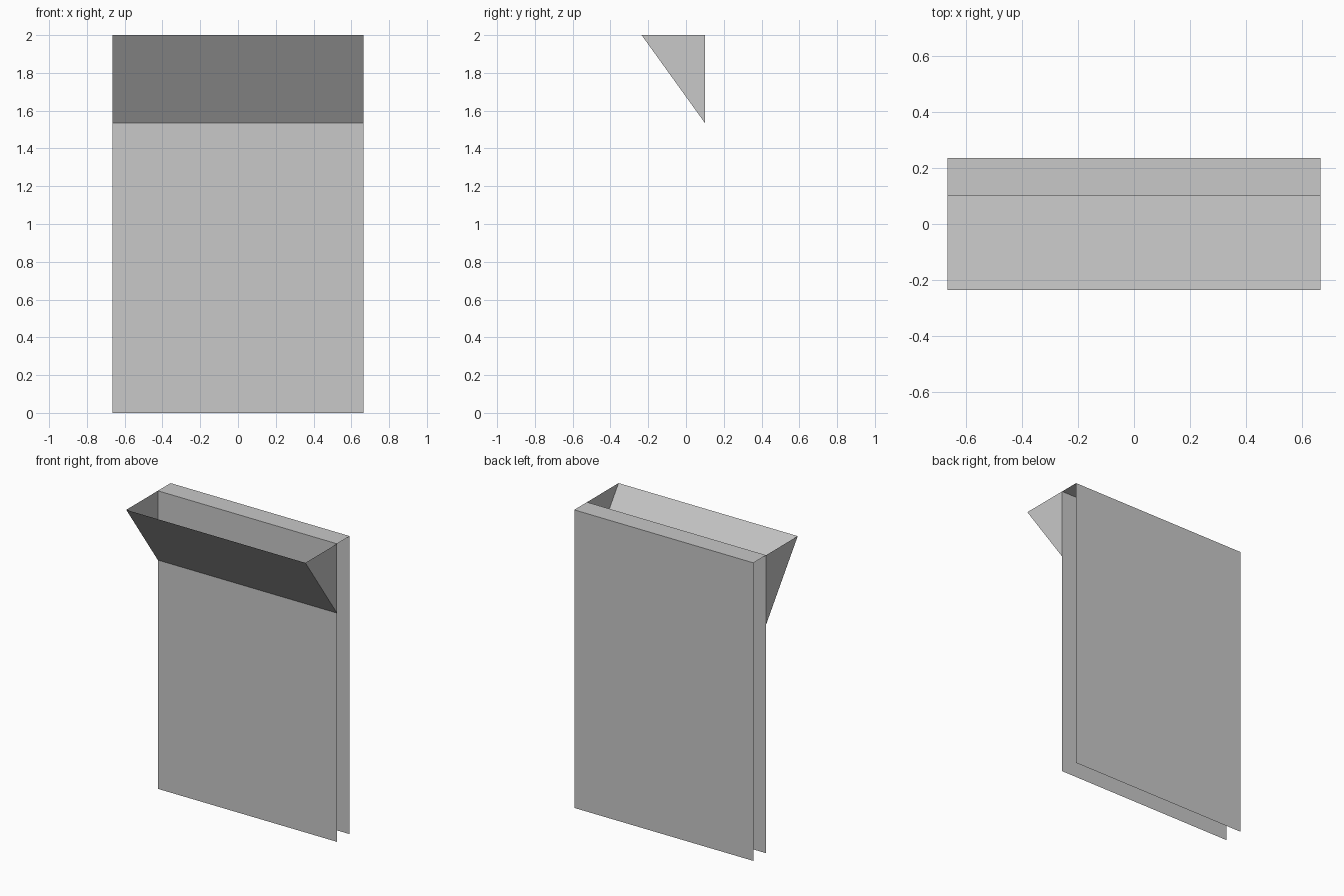
import bpy

if "Cube" in bpy.data.objects:
    bpy.data.objects.remove(bpy.data.objects["Cube"])

W = 0.665                      # half width
FRONT, BACK, LIP = 0.10, 0.235, -0.235
TOP, HINGE = 2.0, 1.535

grey = bpy.data.materials.new("light_grey")
grey.diffuse_color = (0.58, 0.58, 0.58, 1)
grey.use_nodes = True
grey.node_tree.nodes["Principled BSDF"].inputs["Base Color"].default_value = grey.diffuse_color


def sheet(name, verts, faces):
    """Thin sheet part from a few corner points."""
    mesh = bpy.data.meshes.new(name)
    mesh.from_pydata(verts, [], faces)
    mesh.materials.append(grey)
    obj = bpy.data.objects.new(name, mesh)
    bpy.context.collection.objects.link(obj)
    return obj


def strip(name, a, b):
    """Full-width rectangle between two (y, z) profile points."""
    return sheet(name, [(-W, *a), (W, *a), (W, *b), (-W, *b)], [(0, 1, 2, 3)])


# Tall front and back panels, open at the sides and bottom
strip("front_panel", (FRONT, 0), (FRONT, TOP))
strip("back_panel", (BACK, TOP), (BACK, 0))

# Narrow cap joining the panels
strip("top_cap", (FRONT, TOP), (BACK, TOP))

# Sloping chute flap, open at the top
strip("chute_flap", (LIP, TOP), (FRONT, HINGE)).data.flip_normals()

# Triangular chute cheeks
for side, name in ((-1, "chute_cheek_left"), (1, "chute_cheek_right")):
    x = side * W
    tri = (0, 1, 2) if side > 0 else (2, 1, 0)
    sheet(name, [(x, LIP, TOP), (x, FRONT, HINGE), (x, FRONT, TOP)], [tri])
